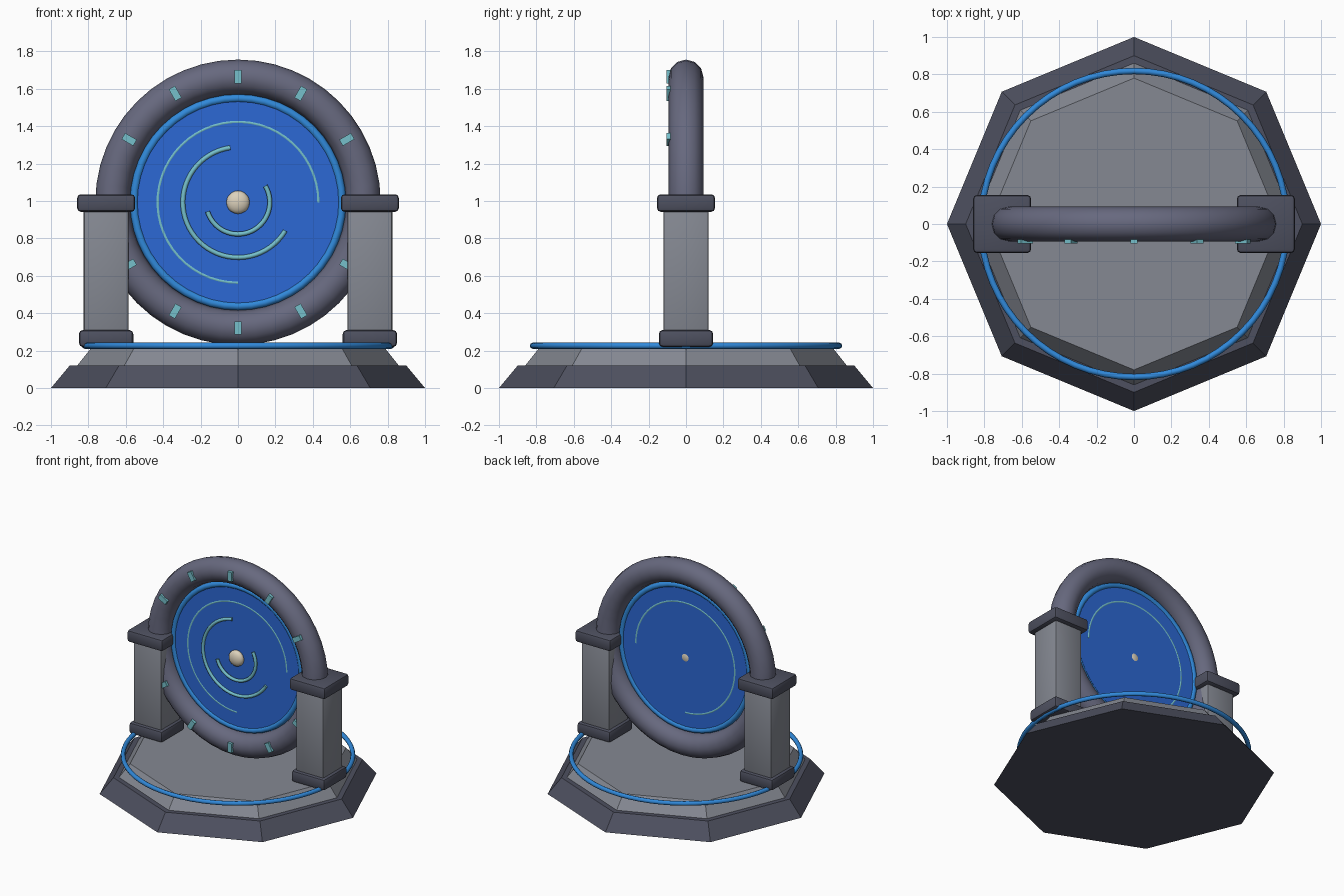
import bpy, bmesh, math
from mathutils import Matrix, Vector

if "Cube" in bpy.data.objects:
    bpy.data.objects.remove(bpy.data.objects["Cube"])


def material(name, rgb):
    m = bpy.data.materials.new(name)
    m.diffuse_color = (*rgb, 1)
    m.use_nodes = True
    m.node_tree.nodes["Principled BSDF"].inputs["Base Color"].default_value = m.diffuse_color
    return m


DARK = material("dark stone", (0.075, 0.08, 0.115))
GREY = material("grey stone", (0.235, 0.25, 0.29))
SLATE = material("slate ring", (0.135, 0.14, 0.21))
RIM = material("bright blue", (0.03, 0.25, 0.70))
DISC = material("deep blue", (0.025, 0.14, 0.66))
TEAL = material("teal", (0.18, 0.53, 0.60))
CREAM = material("cream", (0.72, 0.64, 0.50))

CZ = 0.993                                   # height of the portal centre
UPRIGHT = Matrix.Translation((0, 0, CZ)) @ Matrix.Rotation(math.pi / 2, 4, 'X')


def finish(name, bm, mat, smooth=None):
    bmesh.ops.recalc_face_normals(bm, faces=bm.faces)
    mesh = bpy.data.meshes.new(name)
    bm.to_mesh(mesh)
    bm.free()
    mesh.materials.append(mat)
    ob = bpy.data.objects.new(name, mesh)
    bpy.context.collection.objects.link(ob)
    if smooth:
        bpy.ops.object.select_all(action='DESELECT')
        ob.select_set(True)
        bpy.context.view_layer.objects.active = ob
        bpy.ops.object.shade_smooth_by_angle(angle=math.radians(smooth))
    return ob


def frustum(name, r1, r2, z0, z1, sides, mat, matrix=Matrix()):
    bm = bmesh.new()
    bmesh.ops.create_cone(bm, cap_ends=True, segments=sides, radius1=r1, radius2=r2,
                          depth=z1 - z0, matrix=matrix @ Matrix.Translation((0, 0, (z0 + z1) / 2)))
    return finish(name, bm, mat)


def box(name, size, matrix, mat, bevel=0, segments=2):
    bm = bmesh.new()
    bmesh.ops.create_cube(bm, size=1, matrix=matrix @ Matrix.Diagonal((*size, 1)))
    if bevel:
        bmesh.ops.bevel(bm, geom=bm.edges[:], offset=bevel, segments=segments,
                        profile=0.5, affect='EDGES')
    return finish(name, bm, mat, 35 if bevel else None)


def tube(name, radius, minor, mat, matrix, start=0, end=360, steps=64, sides=12):
    """Round tube swept along a circle, or along a capped arc."""
    bm = bmesh.new()
    closed = end - start == 360
    rings = []
    for i in range(steps if closed else steps + 1):
        a = math.radians(start + (end - start) * i / steps)
        ring = []
        for j in range(sides):
            t = math.tau * j / sides
            r = radius + minor * math.cos(t)
            ring.append(bm.verts.new(matrix @ Vector((r * math.cos(a), r * math.sin(a),
                                                      minor * math.sin(t)))))
        rings.append(ring)
    for i in range(steps):
        a, b = rings[i], rings[(i + 1) % len(rings)]
        for j in range(sides):
            k = (j + 1) % sides
            bm.faces.new((a[j], b[j], b[k], a[k]))
    if not closed:
        bm.faces.new(rings[0])
        bm.faces.new(rings[-1])
    return finish(name, bm, mat, 60)


# Stepped octagonal base with a glowing hoop
frustum("base_lower", 1.0, 0.90, 0, 0.12, 8, DARK)
frustum("base_upper", 0.86, 0.78, 0.12, 0.22, 8, GREY)
tube("base_hoop", 0.818, 0.017, RIM, Matrix.Translation((0, 0, 0.226)), sides=8)

# Two pillars
for side, x in (("left", -0.705), ("right", 0.705)):
    for part, w, z0, z1, mat, bev in (("foot", 0.29, 0.22, 0.31, DARK, 0.02),
                                      ("shaft", 0.24, 0.25, 0.98, GREY, 0.012),
                                      ("cap", 0.31, 0.942, 1.036, DARK, 0.02)):
        box(f"pillar_{part}_{side}", (w, w, z1 - z0),
            Matrix.Translation((x, 0, (z0 + z1) / 2)), mat, bev)

# Portal ring, inner rim and disc
tube("portal_ring", 0.67, 0.093, SLATE, UPRIGHT, steps=48)
tube("portal_rim", 0.556, 0.022, RIM, UPRIGHT, steps=48, sides=8)
frustum("portal_disc", 0.552, 0.552, -0.01, 0.01, 48, DISC, UPRIGHT)

# Swirl arcs, each further forward than the last
for i, (r, a0, a1) in enumerate(((0.43, 0, 270), (0.295, 98, 329), (0.17, 197, 391))):
    front = UPRIGHT @ Matrix.Translation((0, 0, 0.0 + 0.012 * i))
    tube(f"swirl_arc_{i + 1}", r, 0.0125, TEAL, front, a0, a1, 40, 8)

# Centre knob
bm = bmesh.new()
bmesh.ops.create_uvsphere(bm, u_segments=20, v_segments=12, radius=0.062,
                          matrix=UPRIGHT @ Matrix.Translation((0, 0, 0.02))
                          @ Matrix.Diagonal((1, 1, 0.55, 1)))
finish("centre_knob", bm, CREAM, 60)

# Marker blocks around the front of the ring
for i in range(12):
    turn = UPRIGHT @ Matrix.Rotation(math.tau * i / 12, 4, 'Z') @ Matrix.Translation((0.672, 0, 0.093))
    box(f"ring_marker_{i + 1}", (0.072, 0.038, 0.024), turn, TEAL)
